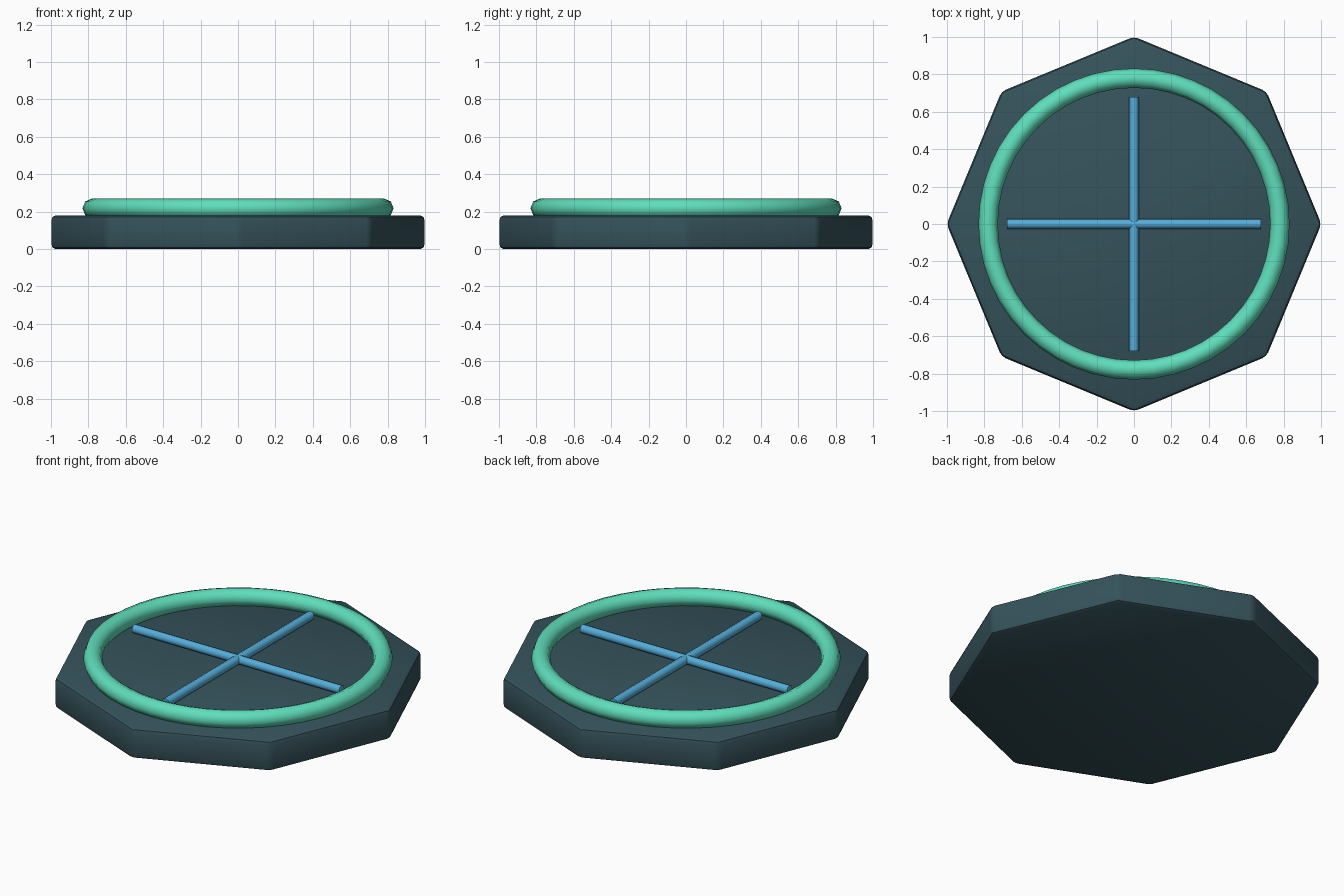
import bpy, math

if "Cube" in bpy.data.objects:
    bpy.data.objects.remove(bpy.data.objects["Cube"])


def material(name, rgb):
    m = bpy.data.materials.new(name)
    m.diffuse_color = (*rgb, 1)
    m.use_nodes = True
    m.node_tree.nodes["Principled BSDF"].inputs["Base Color"].default_value = m.diffuse_color
    return m


slate = material("dark slate", (0.036, 0.085, 0.105))
mint = material("mint green", (0.115, 0.73, 0.50))
blue = material("sky blue", (0.09, 0.42, 0.70))


def finish(name, mat, angle=35):
    ob = bpy.context.object
    ob.name = name
    ob.data.materials.append(mat)
    bpy.ops.object.shade_smooth_by_angle(angle=math.radians(angle))
    return ob


# octagonal base with a point on each axis and softened edges
bpy.ops.mesh.primitive_cylinder_add(vertices=8, radius=1.002, depth=0.18, location=(0, 0, 0.09))
base = bpy.context.object
bevel = base.modifiers.new("soft edges", 'BEVEL')
bevel.width = 0.025
bevel.segments = 2
bevel.limit_method = 'ANGLE'
bevel.angle_limit = math.radians(30)
bpy.ops.object.modifier_apply(modifier=bevel.name)
finish("base", slate, 40)

# raised ring
bpy.ops.mesh.primitive_torus_add(major_segments=48, minor_segments=8, major_radius=0.78,
                                 minor_radius=0.052, location=(0, 0, 0.218))
finish("ring", mint, 60)

# crossed rods
for name, rot in (("rod_across", (0, math.pi / 2, 0)), ("rod_along", (math.pi / 2, 0, 0))):
    bpy.ops.mesh.primitive_cylinder_add(vertices=8, radius=0.026, depth=1.36,
                                        location=(0, 0, 0.21), rotation=rot)
    finish(name, blue, 60)
